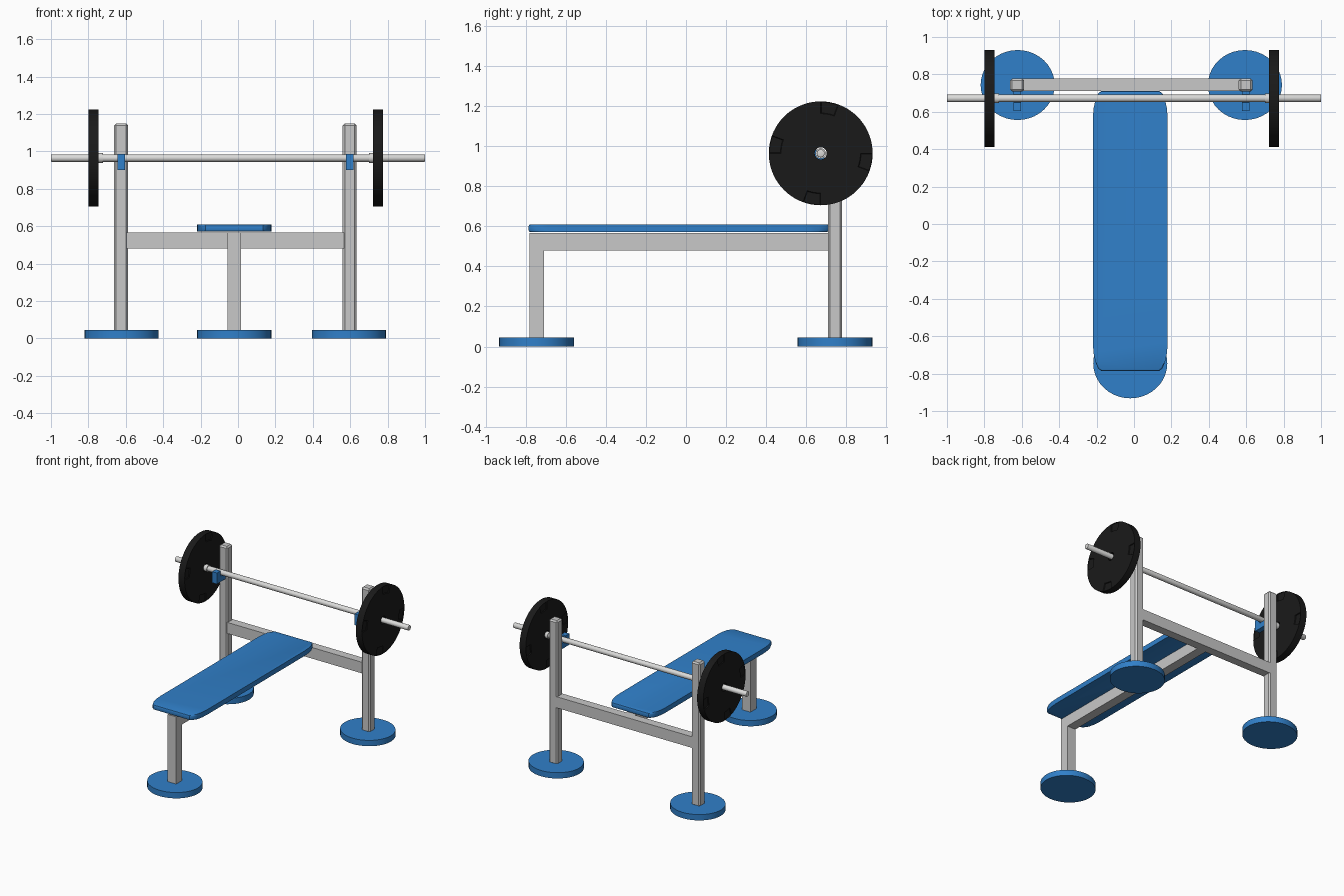
import bpy, bmesh, math
from mathutils import Matrix, Vector

if "Cube" in bpy.data.objects:
    bpy.data.objects.remove(bpy.data.objects["Cube"])


def material(name, rgb):
    m = bpy.data.materials.new(name)
    m.diffuse_color = (*rgb, 1)
    m.use_nodes = True
    m.node_tree.nodes["Principled BSDF"].inputs["Base Color"].default_value = m.diffuse_color
    return m


BLUE = material("blue", (0.030, 0.215, 0.585))
GREY = material("frame grey", (0.58, 0.58, 0.58))
SILVER = material("bar silver", (0.70, 0.70, 0.69))
BLACK = material("plate black", (0.010, 0.010, 0.010))


def finish(bm, name, mat):
    bmesh.ops.recalc_face_normals(bm, faces=bm.faces)
    me = bpy.data.meshes.new(name)
    bm.to_mesh(me)
    bm.free()
    me.materials.append(mat)
    ob = bpy.data.objects.new(name, me)
    bpy.context.collection.objects.link(ob)
    return ob


def box(name, lo, hi, mat, bevel=0.0):
    lo, hi = Vector(lo), Vector(hi)
    bm = bmesh.new()
    bmesh.ops.create_cube(bm, size=1, matrix=Matrix.Translation((lo + hi) / 2)
                          @ Matrix.Diagonal((*(hi - lo), 1)))
    if bevel:
        bmesh.ops.bevel(bm, geom=bm.edges[:], offset=bevel, segments=1, affect='EDGES')
    return finish(bm, name, mat)


def prism(name, pts, axis, lo, hi, mat, bevel=0.0):
    """Extrude a 2D outline along x (outline is y,z) or z (outline is x,y)."""
    bm = bmesh.new()
    place = (lambda a, b, c: (c, a, b)) if axis == 'x' else (lambda a, b, c: (a, b, c))
    rings = [[bm.verts.new(place(a, b, c)) for a, b in pts] for c in (lo, hi)]
    caps = [bm.faces.new(r) for r in rings]
    n = len(pts)
    for i in range(n):
        j = (i + 1) % n
        bm.faces.new((rings[0][i], rings[0][j], rings[1][j], rings[1][i]))
    if bevel:
        edges = list({e for f in caps for e in f.edges})
        bmesh.ops.bevel(bm, geom=edges, offset=bevel, segments=2, profile=0.5, affect='EDGES')
    return finish(bm, name, mat)


def ellipse(cx, cy, rx, ry, n):
    return [(cx + rx * math.cos(math.tau * i / n), cy + ry * math.sin(math.tau * i / n))
            for i in range(n)]


def smooth(ob):
    bpy.ops.object.select_all(action='DESELECT')
    ob.select_set(True)
    bpy.context.view_layer.objects.active = ob
    bpy.ops.object.shade_smooth_by_angle(angle=math.radians(30))


CX = -0.015                  # centre line of the bench
BAR_Y, BAR_Z = 0.672, 0.964  # barbell axis


# weight plate: ring with a centre hole and four grip recesses on each face
def plate(name, x0, x1):
    n, gap, depth = 72, 4, 0.006
    radii = (0.03, 0.198, 0.259)
    bm = bmesh.new()
    rings = []
    for x in (x0, x1):
        rings.append([[bm.verts.new((x, BAR_Y + r * math.cos(math.tau * i / n),
                                     BAR_Z + r * math.sin(math.tau * i / n)))
                       for i in range(n)] for r in radii])
    grips = [[], []]
    for i in range(n):
        j = (i + 1) % n
        for s in (0, 1):
            for k in (0, 1):
                f = bm.faces.new((rings[s][k][i], rings[s][k][j],
                                  rings[s][k + 1][j], rings[s][k + 1][i]))
                if k == 1 and (i + 4) % (n // 4) < gap:
                    grips[s].append(f)
        for k in (0, 2):
            bm.faces.new((rings[0][k][i], rings[0][k][j], rings[1][k][j], rings[1][k][i]))
    bmesh.ops.recalc_face_normals(bm, faces=bm.faces)
    for s in (0, 1):
        bmesh.ops.inset_region(bm, faces=grips[s], thickness=0.003, depth=0, use_even_offset=True)
        verts = {v for f in grips[s] for v in f.verts}
        bmesh.ops.translate(bm, verts=list(verts), vec=(depth if s == 0 else -depth, 0, 0))
    smooth(finish(bm, name, BLACK))


# round feet
for name, x, y in (("left_foot", -0.622, 0.743), ("right_foot", 0.593, 0.743),
                   ("front_foot", -0.02, -0.745)):
    smooth(prism(name, ellipse(x, y, 0.198, 0.187, 40), 'z', 0, 0.045, BLUE))

# frame
for side, x in (("left", -0.625), ("right", 0.597)):
    box(side + "_post", (x - 0.037, 0.708, 0.035), (x + 0.037, 0.779, 1.15), GREY, 0.011)
    # J-shaped bar holder
    prism(side + "_bar_hook",
          [(0.715, 0.90), (0.715, 0.944), (0.65, 0.944), (0.65, 0.986),
           (0.604, 0.986), (0.604, 0.90)], 'x', x - 0.02, x + 0.02, BLUE)
box("cross_beam", (-0.60, 0.712, 0.48), (0.57, 0.778, 0.566), GREY)
box("bench_beam", (-0.057, -0.78, 0.48), (0.016, 0.715, 0.566), GREY)
box("front_leg", (-0.057, -0.78, 0.035), (0.016, -0.708, 0.566), GREY)

# bench pad with softened corners
corner = [(0.200, 0.60), (0.196, 0.655), (0.186, 0.70), (0.172, 0.735), (0.155, 0.748)]
quads = (corner[::-1], [(x, -y) for x, y in corner],
         [(-x, -y) for x, y in corner[::-1]], [(-x, y) for x, y in corner])
outline = [(x - 0.02, y - 0.037) for q in quads for x, y in q]
smooth(prism("bench_pad", outline, 'z', 0.571, 0.61, BLUE, 0.009))

# barbell
smooth(prism("barbell", ellipse(BAR_Y, BAR_Z, 0.02, 0.02, 24), 'x', -1, 1, SILVER, 0.003))
for side, a, b, c in (("left", -0.80, -0.747, -0.722), ("right", 0.775, 0.722, 0.70)):
    plate(side + "_weight_plate", min(a, b), max(a, b))
    smooth(prism(side + "_collar", ellipse(BAR_Y, BAR_Z, 0.026, 0.026, 24), 'x',
                 min(b, c), max(b, c), SILVER))
